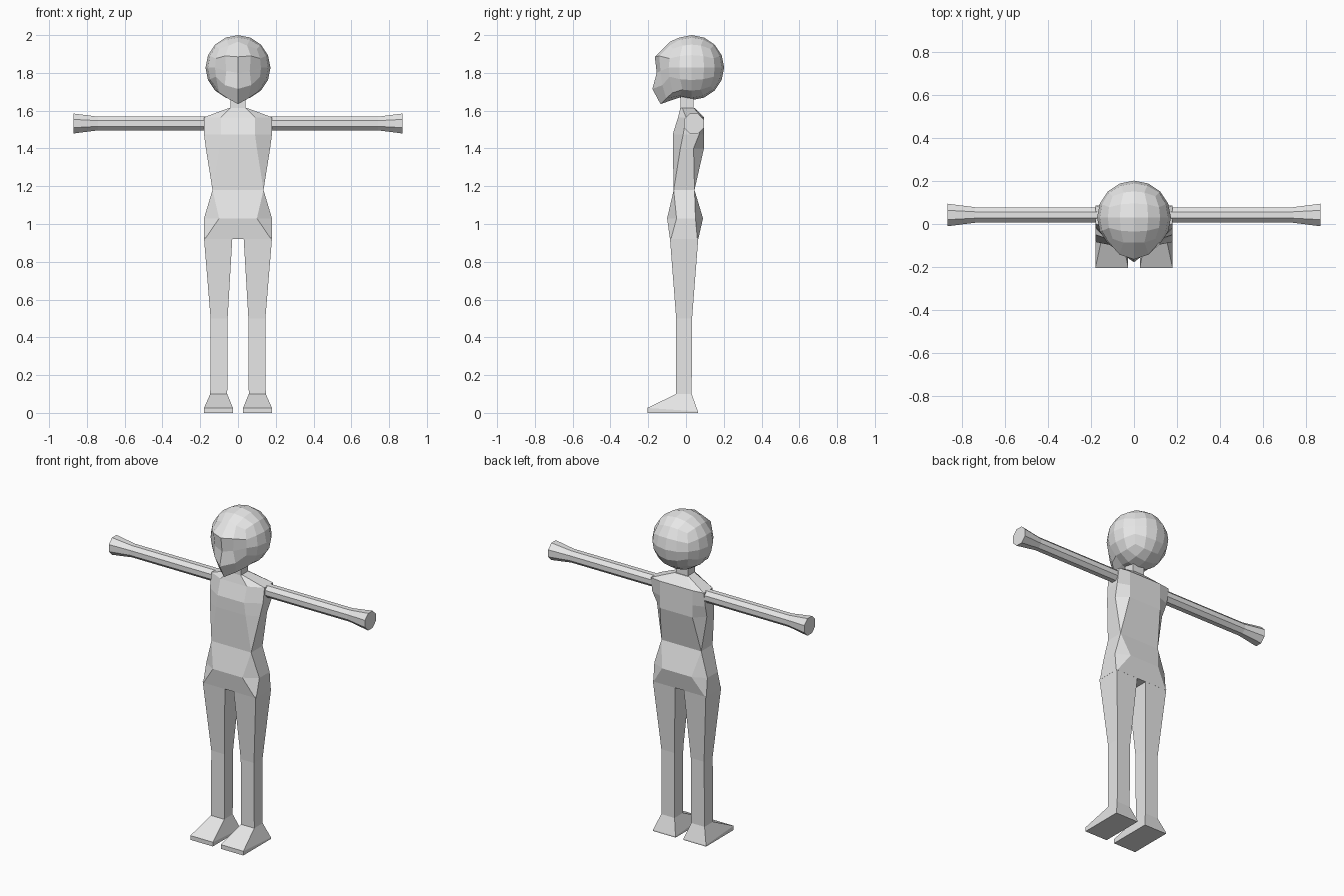
import bpy, bmesh, math
from mathutils import Vector

if "Cube" in bpy.data.objects:
    bpy.data.objects.remove(bpy.data.objects["Cube"])

grey = bpy.data.materials.new("plain grey")
grey.diffuse_color = (0.8, 0.8, 0.8, 1)
grey.use_nodes = True
grey.node_tree.nodes["Principled BSDF"].inputs["Base Color"].default_value = grey.diffuse_color


def finish(name, bm):
    bmesh.ops.remove_doubles(bm, verts=bm.verts[:], dist=0.0005)
    bmesh.ops.recalc_face_normals(bm, faces=bm.faces[:])
    mesh = bpy.data.meshes.new(name)
    bm.to_mesh(mesh)
    bm.free()
    mesh.materials.append(grey)
    ob = bpy.data.objects.new(name, mesh)
    bpy.context.collection.objects.link(ob)
    return ob


def loft(name, rings):
    """Skin a list of equal-length point rings and cap both ends."""
    bm = bmesh.new()
    vs = [[bm.verts.new(p) for p in ring] for ring in rings]
    n = len(vs[0])
    for a, b in zip(vs, vs[1:]):
        for i in range(n):
            bm.faces.new((a[i], a[(i + 1) % n], b[(i + 1) % n], b[i]))
    bm.faces.new(vs[0])
    bm.faces.new(vs[-1])
    return finish(name, bm)


def box_ring(x0, x1, y0, y1, zf, zb):
    return [(x0, y0, zf), (x1, y0, zf), (x1, y1, zb), (x0, y1, zb)]


# Head: a gridded cube rounded into a ball, with the face pulled into shape
# keys are (column, row) of the front grid
FACE = {
    (0, 2): (0, -0.085, 1.965),
    (0, 1): (0, -0.165, 1.885), (1, 1): (0.068, -0.142, 1.89),
    (0, 0): (0, -0.155, 1.80), (1, 0): (0.062, -0.135, 1.81),
    (0, -1): (0, -0.178, 1.715), (1, -1): (0.07, -0.125, 1.735),
    (0, -2): (0, -0.135, 1.635), (1, -2): (0.055, -0.105, 1.665),
    (2, -2): (0.10, -0.07, 1.695),
}
bm = bmesh.new()
bmesh.ops.create_cube(bm, size=2)
bmesh.ops.subdivide_edges(bm, edges=bm.edges[:], cuts=3, use_grid_fill=True)
for v in bm.verts:
    col, row, front = round(v.co.x * 2), round(v.co.z * 2), v.co.y < -0.99
    d = Vector([math.tan(c * math.pi / 4) for c in v.co]).normalized()
    v.co = Vector((0, 0.03, 1.828)) + d * 0.172
    if front and (abs(col), row) in FACE:
        x, y, z = FACE[abs(col), row]
        v.co = (math.copysign(x, col), y, z)
finish("head", bm)

# Neck
loft("neck", [box_ring(-0.04, 0.04, -0.03, 0.04, z, z) for z in (1.58, 1.70)])

# Torso: front half-width and y, side half-width and two ys, back half-width and y
TORSO = [
    (0.92, 0.175, -0.085, 0.18, -0.08, 0.06, 0.175, 0.065),
    (1.03, 0.10, -0.10, 0.18, -0.05, 0.05, 0.10, 0.09),
    (1.18, 0.135, -0.065, 0.135, -0.065, 0.045, 0.135, 0.045),
    (1.40, 0.10, -0.07, 0.170, -0.03, 0.04, 0.11, 0.095),
    (1.475, 0.09, -0.07, 0.18, -0.015, 0.07, 0.11, 0.095),
    (1.565, 0.09, -0.042, 0.18, 0.00, 0.085, 0.11, 0.095),
    (1.615, 0.04, -0.03, 0.045, -0.02, 0.04, 0.04, 0.045),
]
loft("torso", [[(-a, yf, z), (a, yf, z), (w, s0, z), (w, s1, z),
                (b, yb, z), (-b, yb, z), (-w, s1, z), (-w, s0, z)]
               for z, a, yf, w, s0, s1, b, yb in TORSO])

for label, s in (("left", 1), ("right", -1)):
    # Arm: eight-sided rod flaring at the wrist
    rings = []
    for x, r in ((0.15, 0.039), (0.74, 0.039), (0.87, 0.057)):
        rings.append([(s * x, 0.042 + r * math.cos((i + 0.5) * math.pi / 4),
                       1.532 + r * math.sin((i + 0.5) * math.pi / 4))
                      for i in range(8)])
    loft(label + "_arm", rings)

    # Leg: four-sided, tapering to the knee
    loft(label + "_leg", [
        box_ring(s * 0.03, s * 0.18, -0.085, 0.065, 0.925, 0.925),
        box_ring(s * 0.055, s * 0.145, -0.052, 0.032, 0.5, 0.5),
        box_ring(s * 0.057, s * 0.147, -0.052, 0.03, 0.1, 0.1)])

    # Foot: wedge sloping down to the toes
    loft(label + "_foot", [
        box_ring(s * 0.057, s * 0.147, -0.052, 0.03, 0.1, 0.1),
        box_ring(s * 0.027, s * 0.18, -0.205, 0.063, 0.026, 0.008),
        box_ring(s * 0.027, s * 0.18, -0.205, 0.063, 0, 0)])
